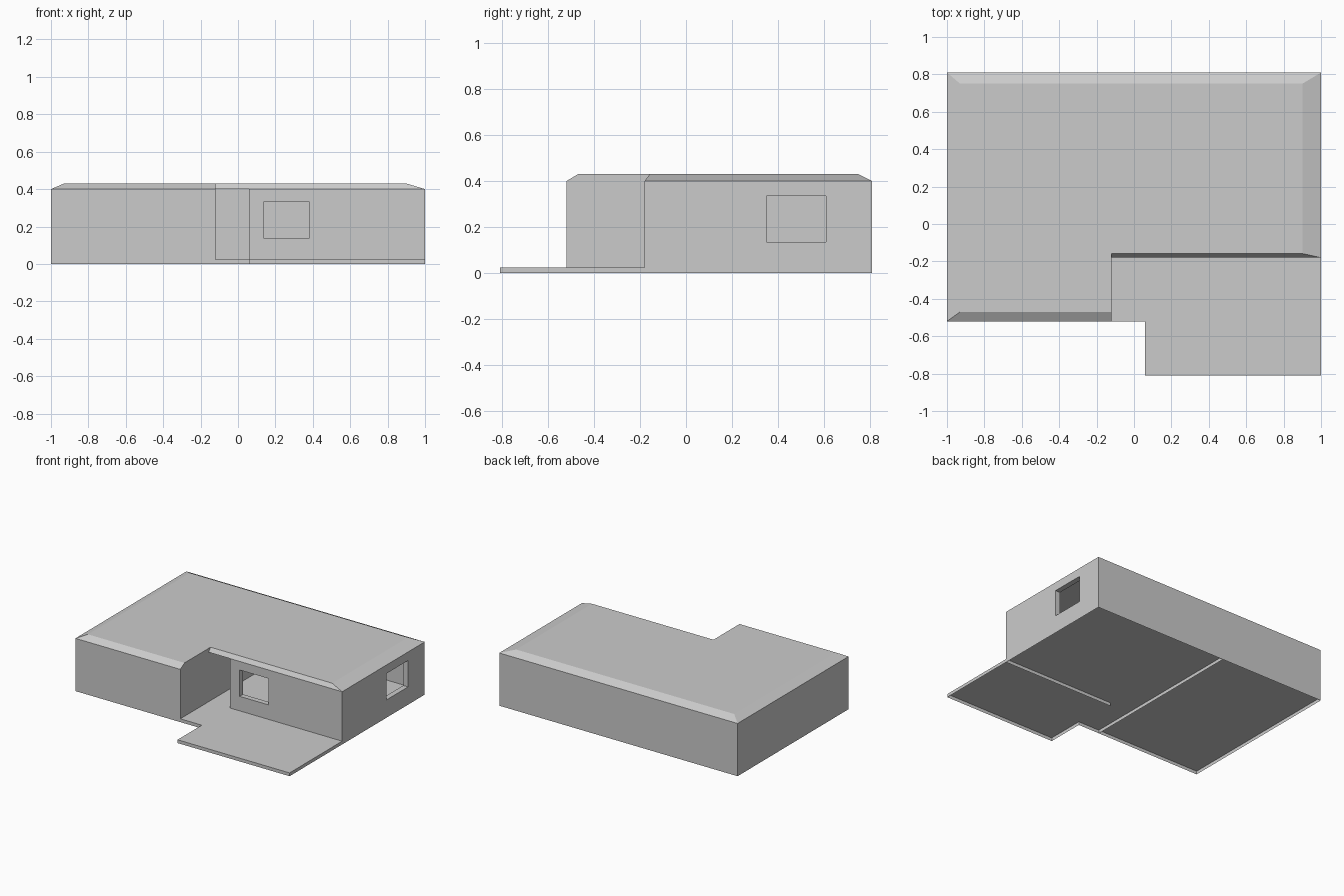
import bpy, bmesh
from mathutils import Vector

if "Cube" in bpy.data.objects:
    bpy.data.objects.remove(bpy.data.objects["Cube"])

EAVE, RIDGE, FLOOR = 0.40, 0.43, 0.025
REVEAL = 0.04


def finish(name, bm):
    bmesh.ops.remove_doubles(bm, verts=bm.verts, dist=0.0005)
    mesh = bpy.data.meshes.new(name)
    bm.to_mesh(mesh)
    bm.free()
    obj = bpy.data.objects.new(name, mesh)
    bpy.context.collection.objects.link(obj)
    return obj


def face(bm, pts):
    return bm.faces.new([bm.verts.new(p) for p in pts])


def wall(name, a, b, top=EAVE, window=None):
    """Thin wall from a to b, outside on the right; window = (start, end, sill, head)."""
    bm = bmesh.new()
    a, b = Vector((*a, 0)), Vector((*b, 0))
    along = (b - a).normalized()
    inward = Vector((-along.y, along.x, 0))
    length = (b - a).length

    def ring(u0, u1, z0, z1, depth=0):
        return [a + along * u + inward * depth + Vector((0, 0, z))
                for u, z in ((u0, z0), (u1, z0), (u1, z1), (u0, z1))]

    outer = ring(0, length, 0, top)
    if window is None:
        face(bm, outer)
    else:
        hole, back = ring(*window), ring(*window, REVEAL)
        for i in range(4):
            j = (i + 1) % 4
            face(bm, (outer[i], outer[j], hole[j], hole[i]))
            face(bm, (hole[i], hole[j], back[j], back[i]))
    return finish(name, bm)


def sheet(name, outline, z, flip=False):
    bm = bmesh.new()
    f = face(bm, [(x, y, z) for x, y in outline])
    if flip:
        f.normal_flip()
    return finish(name, bm)


# Outer walls, counter-clockwise
wall("front_left_wall", (-1, -0.52), (-0.12, -0.52))
wall("partition_wall", (-0.12, -0.52), (-0.12, 0.81))
wall("front_right_wall", (0.06, -0.18), (1, -0.18), window=(0.08, 0.32, 0.135, 0.335))
wall("right_wall", (1, -0.18), (1, 0.81), window=(0.53, 0.79, 0.135, 0.335))
wall("back_wall", (1, 0.81), (-1, 0.81))
wall("left_wall", (-1, 0.81), (-1, -0.52))

# Roof: sloped rim around a flat L-shaped top
eave = [(-1, -0.52), (-0.12, -0.52), (-0.12, -0.18), (1, -0.18), (1, 0.81), (-1, 0.81)]
flat = [(-0.93, -0.47), (-0.12, -0.47), (-0.12, -0.158), (0.90, -0.158), (0.90, 0.75), (-0.93, 0.75)]
bm = bmesh.new()
face(bm, [(x, y, RIDGE) for x, y in flat])
for i in range(6):
    j = (i + 1) % 6
    face(bm, [(*eave[i], EAVE), (*eave[j], EAVE), (*flat[j], RIDGE), (*flat[i], RIDGE)])
finish("roof", bm)

# Floors, open underneath
sheet("left_room_floor", [(-1, -0.52), (-0.12, -0.52), (-0.12, 0.81), (-1, 0.81)], FLOOR)
sheet("porch_and_hall_floor", [(-0.12, -0.52), (0.06, -0.52), (0.06, -0.81),
                               (1, -0.81), (1, 0.81), (-0.12, 0.81)], FLOOR)

# Porch edges
porch = [(-0.12, -0.52), (0.06, -0.52), (0.06, -0.81), (1, -0.81), (1, -0.18)]
for i in range(4):
    wall(f"porch_edge_{i + 1}", porch[i], porch[i + 1], top=FLOOR)
